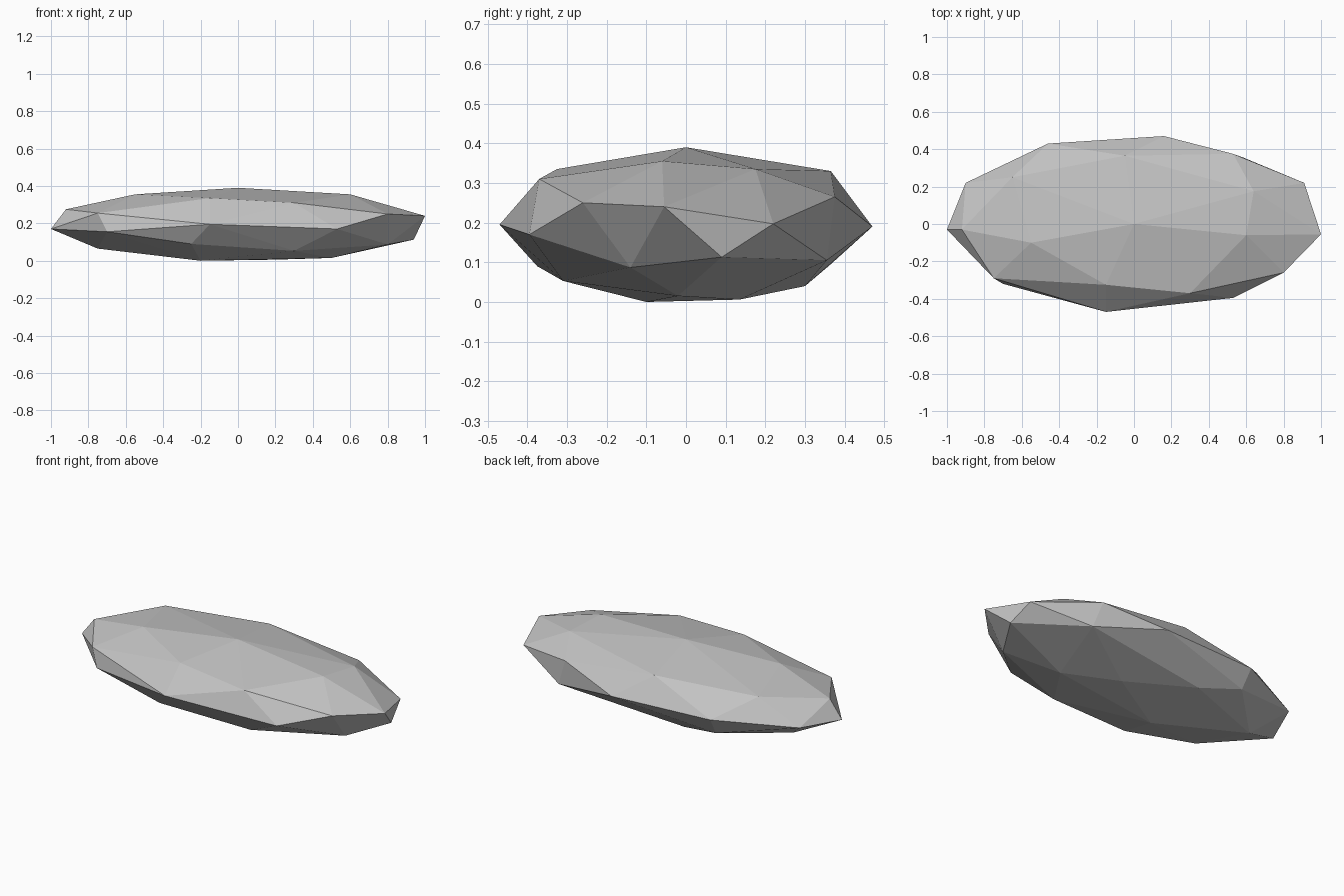
import bpy
import bmesh

# Remove the default cube
cube = bpy.data.objects.get("Cube")
if cube:
    bpy.data.objects.remove(cube, do_unlink=True)

# Stone colour
stone = bpy.data.materials.new("stone_grey")
stone.use_nodes = True
colour = (0.55, 0.55, 0.55, 1.0)
stone.diffuse_color = colour
shader = next(node for node in stone.node_tree.nodes if node.type == "BSDF_PRINCIPLED")
shader.inputs["Base Color"].default_value = colour

# Corners of the faceted stone, grouped from the crown to the underside
crown_corners = [
    (0, 0, .39), (.6, -.06, .355), (-.55, -.1, .355), (-.15, -.325, .335),
    (.64, .175, .335), (-.05, .365, .33), (-.65, .25, .32), (.3, -.37, .31),
]
shoulder_corners = [
    (-.92, -.03, .275), (.53, .375, .265), (-.75, -.29, .255),
    (.8, -.26, .25), (1, -.055, .24),
]
girdle_corners = [
    (.91, .22, .197), (-.46, .43, .2), (-.9, .22, .19), (-.15, -.47, .195),
    (.16, .47, .19), (.53, -.395, .17), (-1, -.03, .17), (-.7, -.32, .155),
]
underside_corners = [
    (.94, .09, .113), (.585, .355, .105), (-.45, .365, .095), (-.25, -.375, .09),
    (.8, -.14, .087), (-.75, .07, .065), (.3, -.31, .053), (-.2, .3, .04),
    (.5, -.02, .015), (.2, .135, .006), (-.2, -.1, 0),
]

# Wrap the corners in flat facets
bm = bmesh.new()
for corner in crown_corners + shoulder_corners + girdle_corners + underside_corners:
    bm.verts.new(corner)
bmesh.ops.convex_hull(bm, input=bm.verts[:], use_existing_faces=False)
loose = [v for v in bm.verts if not v.link_faces]
bmesh.ops.delete(bm, geom=loose, context="VERTS")
bmesh.ops.recalc_face_normals(bm, faces=bm.faces[:])
for face in bm.faces:
    face.smooth = False

# Flat stone
mesh = bpy.data.meshes.new("flat_stone")
bm.to_mesh(mesh)
bm.free()
mesh.materials.append(stone)
bpy.context.collection.objects.link(bpy.data.objects.new("flat_stone", mesh))
